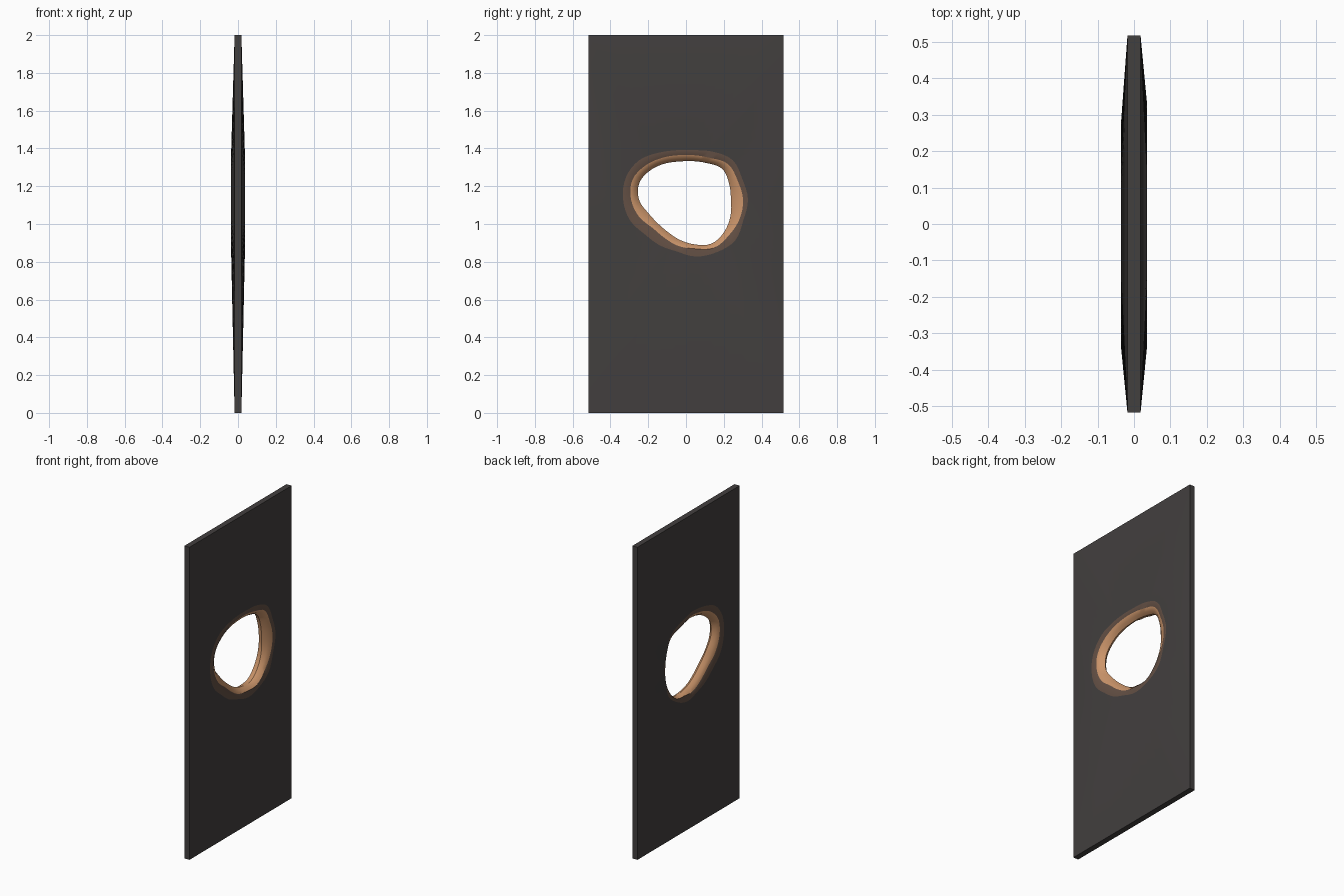
import bpy
import bmesh
import math

cube = bpy.data.objects.get("Cube")
if cube:
    bpy.data.objects.remove(cube, do_unlink=True)


def material(name, rgb):
    m = bpy.data.materials.new(name)
    m.use_nodes = True
    colour = (*rgb, 1.0)
    m.diffuse_color = colour
    m.node_tree.nodes["Principled BSDF"].inputs["Base Color"].default_value = colour
    return m


DARK, BROWN, ORANGE = range(3)
materials = [material("charcoal", (0.055, 0.05, 0.049)),
             material("scorched brown", (0.125, 0.079, 0.058)),
             material("copper orange", (0.6, 0.3, 0.145))]

# Panel size and the centre of the melted hole
HALF_WIDTH, HEIGHT, HALF_EDGE = 0.517, 2.0, 0.018
HOLE_Z = 1.13
STEPS = 72

# Radii of the hole every 20 degrees from +y, in hundredths
THROAT = [23.8, 24.3, 25.1, 22.2, 20.6, 20.4, 22, 24.3, 26.2,
          24.9, 21.2, 19.6, 19.7, 21.5, 24.1, 27, 26.5, 25.1]
LIP = [30.2, 29.1, 29.1, 25.4, 23.8, 23.8, 25.4, 28, 30.2,
       29.1, 26.5, 23.3, 23.3, 24.9, 26.5, 29.6, 29.6, 30.2]
SCORCH = [32.8, 31.7, 32.3, 29.1, 26.5, 26.5, 28.6, 32.3, 33.9,
          33.3, 31.7, 28.6, 28, 28, 30.7, 32.3, 33.9, 32.3]


def smooth_ring(values):
    """Closed Catmull-Rom interpolation of radii."""
    n, out = len(values), []
    for k in range(STEPS):
        i, t = divmod(k * n / STEPS, 1)
        a, b, c, d = (values[(int(i) + j) % n] for j in (-1, 0, 1, 2))
        out.append(0.005 * (2 * b + (c - a) * t + (2 * a - 5 * b + 4 * c - d) * t ** 2
                            + (3 * b - a - 3 * c + d) * t ** 3))
    return out


throat, lip, scorch = map(smooth_ring, (THROAT, LIP, SCORCH))
middle = [t + 0.4 * (o - t) for t, o in zip(throat, lip)]
bm = bmesh.new()


def loop(radii, x, side):
    """Ring of vertices; the opening is narrower at +y on the -x side."""
    ring = []
    for k, r in enumerate(radii):
        a = math.tau * k / STEPS
        if side < 0:
            r = max(r - 0.055 * max(0, math.cos(a)), throat[k] + 0.3 * (r - throat[k]))
        ring.append(bm.verts.new((x * side, r * math.cos(a), HOLE_Z + r * math.sin(a))))
    return ring


def border(side):
    """Rectangular outline hit by the same rays, snapped to the corners."""
    ring = []
    for k in range(STEPS):
        a = math.tau * k / STEPS
        c, s = math.cos(a), math.sin(a)
        reach_z = HEIGHT - HOLE_Z if s > 0 else HOLE_Z
        r = min(HALF_WIDTH / max(abs(c), 1e-6), reach_z / max(abs(s), 1e-6))
        ring.append(bm.verts.new((HALF_EDGE * side, r * c, HOLE_Z + r * s)))
    for y in (-HALF_WIDTH, HALF_WIDTH):
        for z in (0, HEIGHT):
            v = min(ring, key=lambda q: (q.co.y - y) ** 2 + (q.co.z - z) ** 2)
            v.co.y, v.co.z = y, z
    return ring


# Rings run over the +x face, through the hole and over the -x face
rings = [border(1), loop(scorch, 0.036, 1), loop(lip, 0.033, 1), loop(middle, 0.02, 1),
         loop(throat, 0, 1),
         loop(middle, 0.02, -1), loop(lip, 0.033, -1), loop(scorch, 0.036, -1), border(-1)]
bands = [DARK, BROWN, ORANGE, ORANGE, ORANGE, ORANGE, BROWN, DARK, DARK]
for i, colour in enumerate(bands):
    inner, outer = rings[i], rings[(i + 1) % len(rings)]
    for k in range(STEPS):
        n = (k + 1) % STEPS
        bm.faces.new((inner[k], inner[n], outer[n], outer[k])).material_index = colour
bmesh.ops.recalc_face_normals(bm, faces=bm.faces)

mesh = bpy.data.meshes.new("pierced_panel")
bm.to_mesh(mesh)
bm.free()
for m in materials:
    mesh.materials.append(m)
panel = bpy.data.objects.new("pierced_panel", mesh)
bpy.context.collection.objects.link(panel)

# Smooth the bulge and the melted rim, keep the panel edges crisp
bpy.ops.object.select_all(action="DESELECT")
panel.select_set(True)
bpy.context.view_layer.objects.active = panel
bpy.ops.object.shade_smooth_by_angle(angle=math.radians(30))
